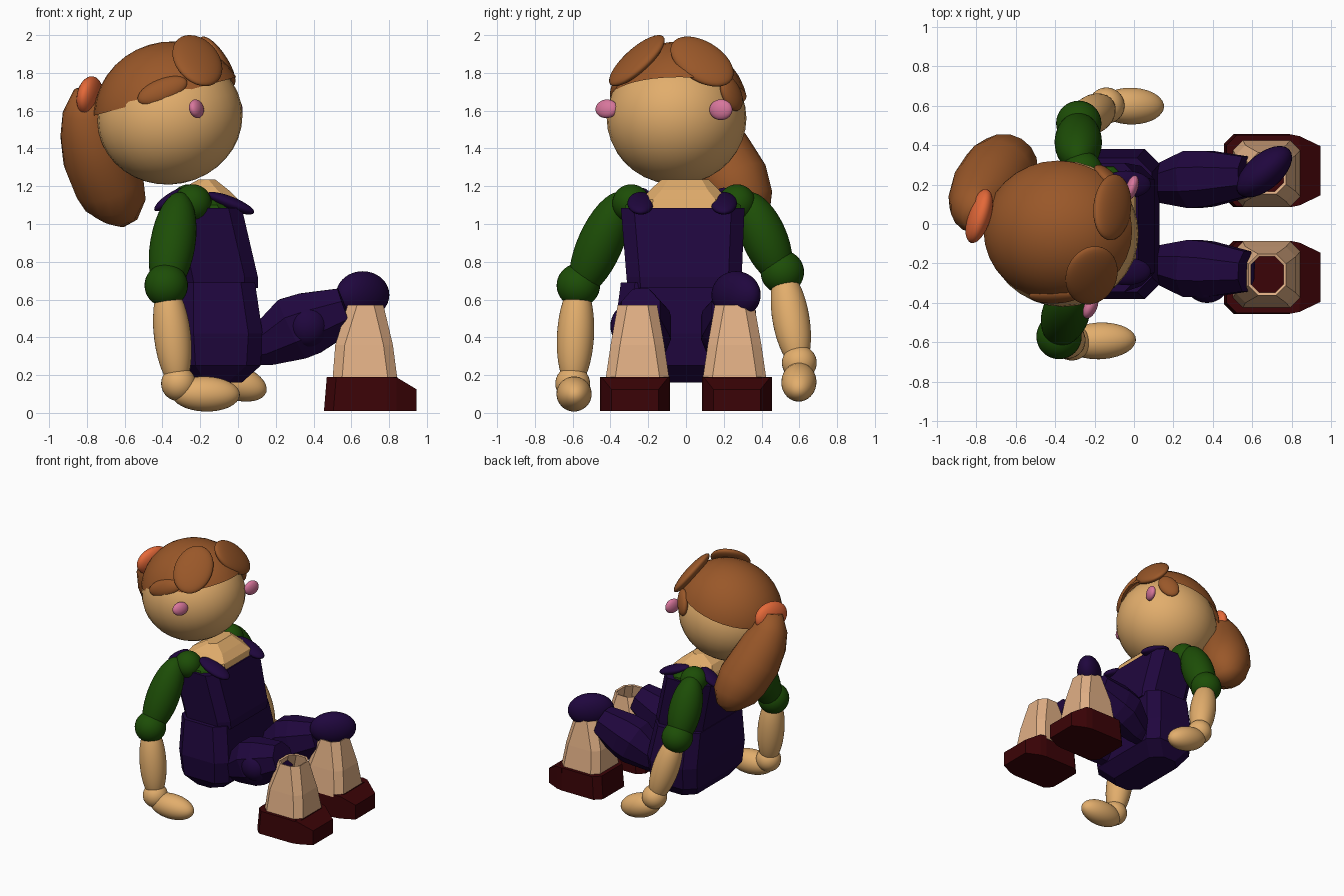
import bpy, bmesh, math
from mathutils import Vector, Matrix

if "Cube" in bpy.data.objects:
    bpy.data.objects.remove(bpy.data.objects["Cube"])


def material(name, rgb):
    m = bpy.data.materials.new(name)
    m.use_nodes = True
    m.diffuse_color = (*rgb, 1)
    m.node_tree.nodes["Principled BSDF"].inputs["Base Color"].default_value = (*rgb, 1)
    return m


SKIN = material("skin", (0.76, 0.42, 0.15))
SOCK = material("pale_tan", (0.75, 0.43, 0.235))
HAIR = material("auburn", (0.32, 0.096, 0.022))
PURPLE = material("dark_purple", (0.014, 0.002, 0.048))
GREEN = material("dark_green", (0.012, 0.075, 0.002))
RED = material("dark_red", (0.044, 0.001, 0.002))
PINK = material("pink", (0.68, 0.18, 0.33))
ORANGE = material("orange", (0.78, 0.14, 0.04))


def finish(name, bm, mat, smooth=False):
    bmesh.ops.recalc_face_normals(bm, faces=bm.faces)
    for f in bm.faces:
        f.smooth = smooth
    me = bpy.data.meshes.new(name)
    bm.to_mesh(me)
    bm.free()
    me.materials.append(mat)
    ob = bpy.data.objects.new(name, me)
    bpy.context.collection.objects.link(ob)
    return ob


def ball(name, mat, loc, radii, along=(1, 0, 0), normal=(0, 0, 1), cut=None):
    """Ellipsoid: first radius runs along 'along', last one along 'normal'."""
    x = Vector(along).normalized()
    y = Vector(normal).cross(x).normalized()
    z = x.cross(y)
    rot = Matrix((x, y, z)).transposed().to_4x4()
    bm = bmesh.new()
    bmesh.ops.create_uvsphere(
        bm, u_segments=32, v_segments=18, radius=1,
        matrix=Matrix.Translation(loc) @ rot @ Matrix.Diagonal((*radii, 1)))
    if cut:
        bmesh.ops.bisect_plane(bm, geom=bm.verts[:] + bm.edges[:] + bm.faces[:],
                               plane_co=cut[0], plane_no=cut[1], clear_inner=True)
    return finish(name, bm, mat, smooth=True)


def limb(name, mat, a, b, r):
    """Long ellipsoid with its tips at a and b."""
    a, b = Vector(a), Vector(b)
    return ball(name, mat, (a + b) / 2, ((b - a).length / 2, r, r), b - a, (0.1, 1, 0.2))


def skin_rings(bm, rings, caps):
    loops = [[bm.verts.new(p) for p in ring] for ring in rings]
    n = len(loops[0])
    for lo, hi in zip(loops, loops[1:]):
        for i in range(n):
            bm.faces.new((lo[i], lo[(i + 1) % n], hi[(i + 1) % n], hi[i]))
    if caps:
        bm.faces.new(loops[0])
        bm.faces.new(loops[-1])


def block(name, mat, levels, cham=0.06, y=0, caps=True):
    """Stack of chamfered rectangles: (z, back x, front x, low y, high y)."""
    rings = []
    for z, x0, x1, y0, y1 in levels:
        c, y0, y1 = min(cham, (x1 - x0) * 0.4), y0 + y, y1 + y
        rings.append([(x0 + c, y0, z), (x1 - c, y0, z), (x1, y0 + c, z), (x1, y1 - c, z),
                      (x1 - c, y1, z), (x0 + c, y1, z), (x0, y1 - c, z), (x0, y0 + c, z)])
    bm = bmesh.new()
    skin_rings(bm, rings, caps)
    return finish(name, bm, mat)


def tube(name, mat, path, sides, width=1, smooth=False):
    """Tapering tube through (x, y, z, radius) points; width scales it sideways."""
    pts = [Vector(p[:3]) for p in path]
    rings = []
    for i, p in enumerate(pts):
        t = (pts[min(i + 1, len(pts) - 1)] - pts[max(i - 1, 0)]).normalized()
        u = t.cross(Vector((0, 1, 0))).normalized()
        v = t.cross(u) * width
        angles = [math.tau * (k + 0.5) / sides for k in range(sides)]
        rings.append([p + path[i][3] * (u * math.cos(a) + v * math.sin(a)) for a in angles])
    bm = bmesh.new()
    skin_rings(bm, rings, True)
    return finish(name, bm, mat, smooth)


# Head and hair
ball("head", SKIN, (-0.36, -0.05, 1.56), (0.385, 0.37, 0.35), (1, 0, 0.2))
ball("hair_cap", HAIR, (-0.36, -0.035, 1.58), (0.405, 0.37, 0.385), (1, 0, 0.3),
     cut=((-0.37, 0, 1.68), (-0.27, 0, 1)))
ball("right_fringe", HAIR, (-0.215, -0.26, 1.865), (0.19, 0.14, 0.045),
     (0.1, -0.73, -0.68), (0.35, -0.6, 0.7))
ball("left_fringe", HAIR, (-0.11, 0.085, 1.86), (0.19, 0.13, 0.045),
     (0.25, 0.75, -0.55), (0.72, 0.1, 0.65))
ball("right_side_lock", HAIR, (-0.40, -0.36, 1.705), (0.14, 0.065, 0.04),
     (1, 0.05, 0.4), (0, -0.95, 0.3))
ball("left_side_lock", HAIR, (-0.14, 0.24, 1.69), (0.10, 0.07, 0.035),
     (-0.3, 0.4, -0.8), (0.6, 0.7, 0.2))
tube("ponytail", HAIR, [(-0.79, 0.04, 1.70, 0.08), (-0.80, 0.075, 1.59, 0.13),
                        (-0.78, 0.11, 1.49, 0.165), (-0.745, 0.17, 1.36, 0.187),
                        (-0.685, 0.255, 1.22, 0.19), (-0.65, 0.305, 1.11, 0.165),
                        (-0.65, 0.33, 1.04, 0.12), (-0.66, 0.335, 1.0, 0.06)], 16, smooth=True)
ball("hair_band", ORANGE, (-0.785, 0.04, 1.675), (0.142, 0.108, 0.058),
     (0.3, 1, 0), (-1, 0.3, 0.15))

# Cheeks
ball("right_cheek", PINK, (-0.22, -0.42, 1.61), (0.063, 0.05, 0.032), (0.4, 0.9, 0), (0.9, -0.4, 0.2))
ball("left_cheek", PINK, (-0.01, 0.185, 1.605), (0.063, 0.055, 0.03), (0.3, 0.95, 0), (0.95, -0.3, 0))

# Torso and hips
block("neck", SKIN, [(1.06, -0.36, 0.015, -0.24, 0.22), (1.13, -0.34, 0.0, -0.235, 0.215),
                     (1.18, -0.31, -0.05, -0.19, 0.175), (1.235, -0.21, -0.12, -0.13, 0.12)])
block("shirt", GREEN, [(1.04, -0.36, -0.02, -0.335, 0.30), (1.10, -0.35, -0.05, -0.32, 0.29),
                       (1.14, -0.32, -0.08, -0.25, 0.23)])
block("bib", PURPLE, [(0.66, -0.30, 0.105, -0.31, 0.29), (0.72, -0.31, 0.105, -0.315, 0.295),
                      (1.085, -0.39, 0.02, -0.345, 0.31)], 0.07)
block("hips", PURPLE, [(0.16, -0.24, 0.02, -0.28, 0.28), (0.25, -0.30, 0.12, -0.36, 0.36),
                       (0.42, -0.31, 0.13, -0.38, 0.38), (0.69, -0.31, 0.09, -0.345, 0.335)], 0.075)
for side, y in (("left", 0.2), ("right", -0.24)):
    ball(side + "_front_strap", PURPLE, (-0.04, y, 1.11), (0.135, 0.07, 0.035),
         (1, 0, -0.4), (0.4, 0, 1))
    ball(side + "_back_strap", PURPLE, (-0.36, y, 1.13), (0.1, 0.06, 0.03),
         (1, 0, 0.7), (-0.7, 0, 1))

# Arms
ARMS = {
    "right": dict(shoulder=(-0.24, -0.29, 1.11), elbow=(-0.38, -0.57, 0.675),
                  wrist=(-0.315, -0.60, 0.155), fingers=(0.01, -0.585, 0.095),
                  bow=(-0.05, -0.03, 0.02)),
    "left": dict(shoulder=(-0.26, 0.27, 1.11), elbow=(-0.28, 0.51, 0.745),
                 wrist=(-0.14, 0.60, 0.265), fingers=(0.15, 0.595, 0.11),
                 bow=(-0.01, 0.03, 0.02)),
}
for side, j in ARMS.items():
    p = {k: Vector(v) for k, v in j.items()}
    ball(side + "_shoulder", GREEN, p["shoulder"], (0.1, 0.1, 0.1))
    limb(side + "_upper_arm", GREEN, p["shoulder"] * 1.05 + p["bow"] - Vector((0, 0, 0.02)),
         p["elbow"] + p["bow"] * 0.2 - Vector((0, 0, 0.06)), 0.12)
    ball(side + "_elbow", GREEN, p["elbow"], (0.115, 0.115, 0.115))
    limb(side + "_forearm", SKIN, p["elbow"] + Vector((0, 0, 0.02)),
         p["wrist"] - Vector((0, 0, 0.03)), 0.098)
    ball(side + "_wrist", SKIN, p["wrist"], (0.092, 0.092, 0.092))
    palm = p["wrist"] + Vector((-0.04, 0, -0.05))
    limb(side + "_hand", SKIN, palm, p["fingers"], 0.093)

# Legs and shoes
for side, s in (("left", 1), ("right", -1)):
    tube(side + "_thigh", PURPLE, [(0.06, s * 0.20, 0.33, 0.09), (0.14, s * 0.205, 0.36, 0.125),
                                   (0.29, s * 0.225, 0.445, 0.185), (0.38, s * 0.23, 0.475, 0.18),
                                   (0.57, s * 0.24, 0.545, 0.13)], 8, 0.85)
    shin = block(side + "_shin", SOCK, [(0.17, 0.50, 0.845, -0.17, 0.17),
                                        (0.36, 0.515, 0.82, -0.142, 0.142),
                                        (0.57, 0.58, 0.77, -0.105, 0.105)], 0.05, s * 0.257, caps=False)
    wall = shin.modifiers.new("wall", "SOLIDIFY")
    wall.thickness = 0.015
    block(side + "_shoe", RED, [(0.01, 0.455, 0.84, -0.185, 0.185),
                                (0.19, 0.47, 0.845, -0.18, 0.18)], 0.05, s * 0.27)
    # Toe cap tapers forward from the shoe body
    bm = bmesh.new()
    skin_rings(bm, [[(x, s * 0.27 - w, 0.01), (x, s * 0.27 + w, 0.01),
                     (x, s * 0.27 + w, h), (x, s * 0.27 - w, h)]
                    for x, w, h in ((0.79, 0.185, 0.19), (0.84, 0.175, 0.188), (0.945, 0.125, 0.125))], True)
    finish(side + "_toe", bm, RED)
ball("left_knee", PURPLE, (0.66, 0.265, 0.625), (0.17, 0.09, 0.125), (0.75, 0.65, 0))
ball("right_knee", PURPLE, (0.37, -0.30, 0.46), (0.11, 0.10, 0.115))
